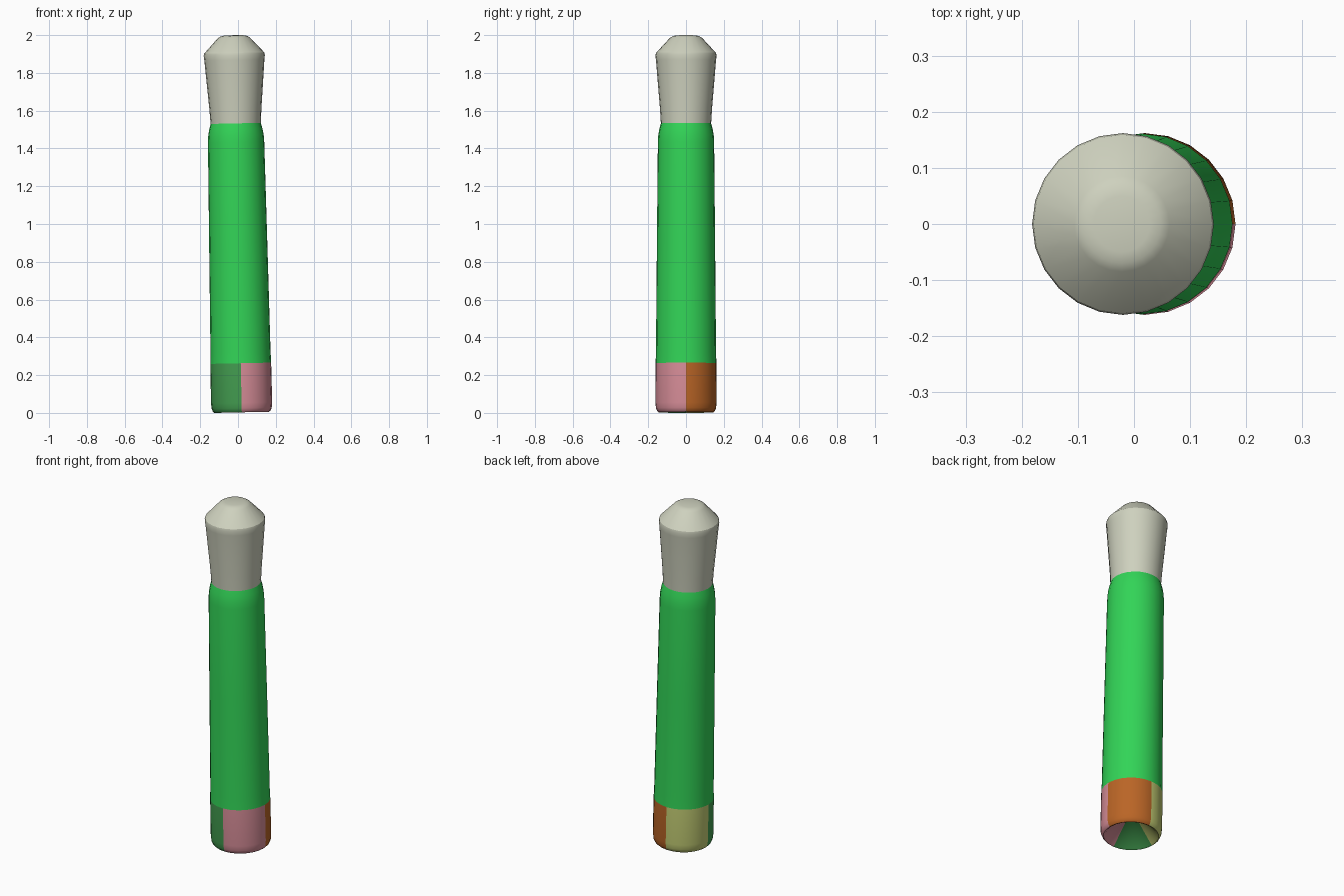
import bpy, bmesh, math
from mathutils import Matrix

cube = bpy.data.objects.get("Cube")
if cube:
    bpy.data.objects.remove(cube, do_unlink=True)

SEGMENTS = 24
# Whole shape leans slightly toward -x
LEAN = Matrix.Translation((0.02, 0, 0.003)) @ Matrix.Rotation(-0.021, 4, 'Y')


def material(name, rgb):
    lin = [((c / 255 + 0.055) / 1.055) ** 2.4 for c in rgb] + [1.0]
    m = bpy.data.materials.new(name)
    m.use_nodes = True
    m.diffuse_color = lin
    m.node_tree.nodes["Principled BSDF"].inputs["Base Color"].default_value = lin
    return m


def lathe(name, profile, mats, rule=None):
    """Spin a (radius, z) profile round the axis; radius 0 makes a pole."""
    bm = bmesh.new()
    rings = []
    for r, z in profile:
        if r == 0:
            rings.append([bm.verts.new((0, 0, z))] * SEGMENTS)
        else:
            rings.append([bm.verts.new((r * math.cos(2 * math.pi * i / SEGMENTS),
                                        r * math.sin(2 * math.pi * i / SEGMENTS), z))
                          for i in range(SEGMENTS)])
    for low, high in zip(rings, rings[1:]):
        for i in range(SEGMENTS):
            j = (i + 1) % SEGMENTS
            corners = list(dict.fromkeys((low[i], low[j], high[j], high[i])))
            face = bm.faces.new(corners)
            if rule:
                face.material_index = rule(face.calc_center_median())
    bm.transform(LEAN)
    mesh = bpy.data.meshes.new(name)
    bm.to_mesh(mesh)
    bm.free()
    for m in mats:
        mesh.materials.append(m)
    ob = bpy.data.objects.new(name, mesh)
    bpy.context.collection.objects.link(ob)
    bpy.ops.object.select_all(action='DESELECT')
    ob.select_set(True)
    bpy.context.view_layer.objects.active = ob
    bpy.ops.object.shade_smooth_by_angle(angle=math.radians(28))
    return ob


bright_green = material("bright green", (50, 212, 87))
bone = material("pale bone", (206, 209, 190))
quarters = [material("orange", (186, 101, 38)),
            material("olive yellow", (197, 207, 117)),
            material("leaf green", (67, 157, 80)),
            material("dusty pink", (216, 142, 153))]


# Quadrant of the base, counted from +x +y
def quadrant(c):
    return int((math.atan2(c.y, c.x) % (2 * math.pi)) // (math.pi / 2))


# Base cap: hollow cone underneath, rounded rim, four coloured quarters
lathe("base_cap", [(0, 0.16), (0.136, 0.004), (0.145, 0.0), (0.153, 0.007),
                   (0.159, 0.022), (0.162, 0.05), (0.161, 0.26)],
      quarters, quadrant)

# Long tapering shaft with a rounded shoulder
lathe("shaft", [(0.161, 0.26), (0.159, 0.32), (0.154, 0.9), (0.149, 1.43),
                (0.147, 1.465), (0.141, 1.50), (0.133, 1.53)], [bright_green])

# Flared head with a bevelled, nearly flat top
lathe("head", [(0.133, 1.53), (0.138, 1.61), (0.148, 1.73), (0.159, 1.865),
               (0.162, 1.89), (0.159, 1.903), (0.085, 1.983), (0.07, 1.992),
               (0.05, 1.996), (0, 1.997)], [bone])
